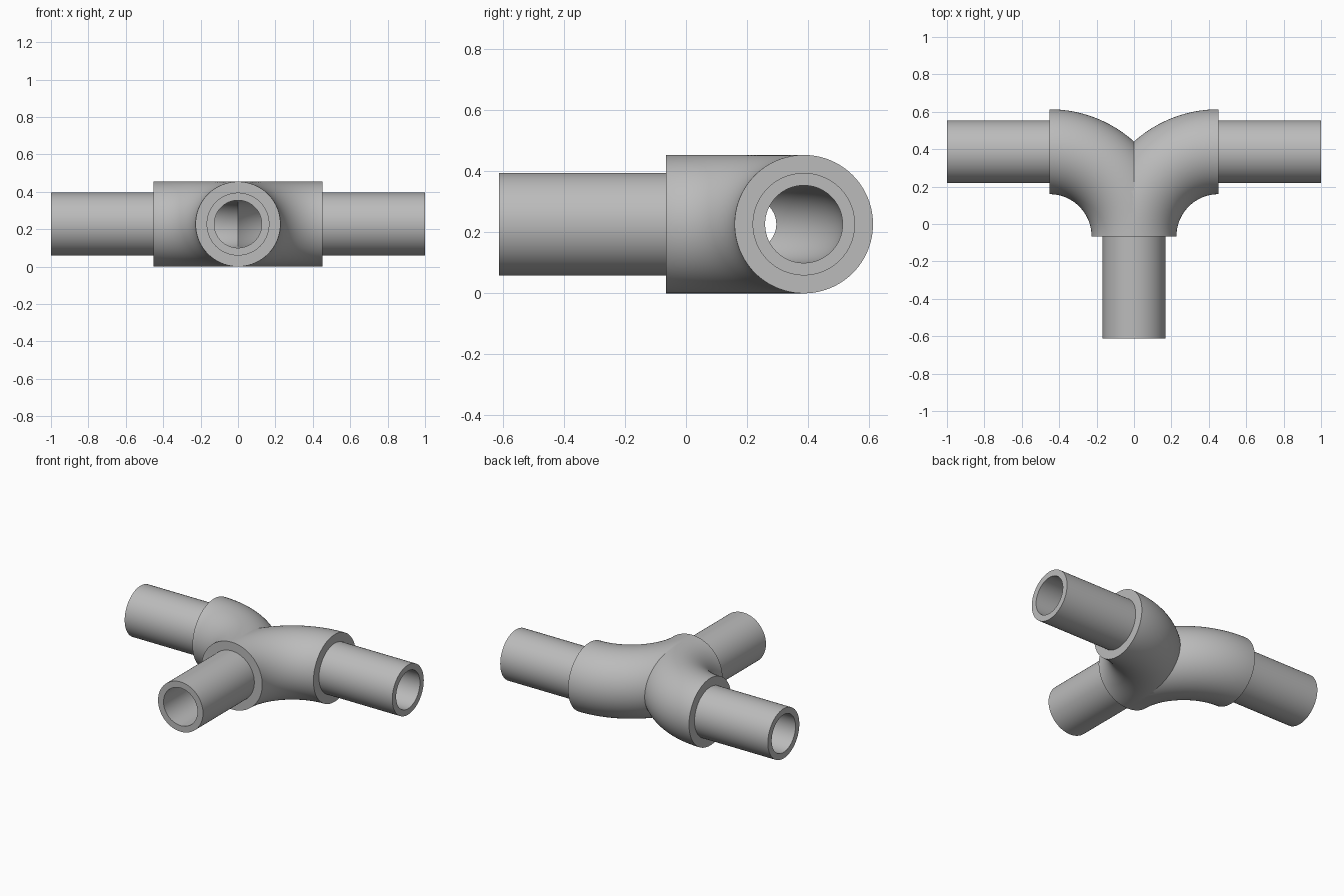
import bpy
import bmesh
import math
from mathutils import Vector

cube = bpy.data.objects.get("Cube")
if cube:
    bpy.data.objects.remove(cube, do_unlink=True)

BEND = 0.452          # bend radius of each elbow
BODY_R = 0.227
PIPE_R = 0.168
BORE_R = 0.127
PIPE_LEN = 1 - BEND
FRONT_Y = -0.0655     # front face of the joint body
SEGMENTS = 96
STEPS = 40
UP = Vector((0, 0, 1))

grey = bpy.data.materials.new("plain grey")
grey.use_nodes = True
grey.diffuse_color = (0.5, 0.5, 0.5, 1)
grey.node_tree.nodes["Principled BSDF"].inputs["Base Color"].default_value = (0.5, 0.5, 0.5, 1)


def loft(bm, rings):
    """Skin a list of (centre, sideways direction, radius) circles."""
    loops = []
    for centre, side, radius in rings:
        angles = [math.tau * j / SEGMENTS for j in range(SEGMENTS)]
        loops.append([bm.verts.new(centre + radius * (math.cos(t) * side + math.sin(t) * UP))
                      for t in angles])
    for a, b in zip(loops, loops[1:]):
        for j in range(SEGMENTS):
            k = (j + 1) % SEGMENTS
            bm.faces.new((a[j], a[k], b[k], b[j]))


def finish(bm, name):
    mesh = bpy.data.meshes.new(name)
    bm.to_mesh(mesh)
    bm.free()
    mesh.materials.append(grey)
    obj = bpy.data.objects.new(name, mesh)
    bpy.context.collection.objects.link(obj)
    bpy.ops.object.select_all(action="DESELECT")
    obj.select_set(True)
    bpy.context.view_layer.objects.active = obj
    bpy.ops.object.shade_smooth_by_angle(angle=math.radians(25))


def elbow_ring(step, radius):
    a = math.pi / 2 * step / STEPS
    side = Vector((-math.cos(a), math.sin(a), 0))
    return Vector((BEND, FRONT_Y, BODY_R)) + BEND * side, side, radius


# Joint body: one elbow with its bore, cut on the centre plane and mirrored
bm = bmesh.new()
loft(bm, [elbow_ring(0, PIPE_R)]
     + [elbow_ring(i, BODY_R) for i in range(STEPS + 1)]
     + [elbow_ring(STEPS, PIPE_R)])
loft(bm, [elbow_ring(i, BORE_R) for i in reversed(range(STEPS + 1))])
bmesh.ops.bisect_plane(bm, geom=bm.verts[:] + bm.edges[:] + bm.faces[:], dist=1e-5,
                       plane_co=(0, 0, 0), plane_no=(1, 0, 0), clear_inner=True)
copy = bmesh.ops.duplicate(bm, geom=bm.verts[:] + bm.edges[:] + bm.faces[:])["geom"]
for v in copy:
    if isinstance(v, bmesh.types.BMVert):
        v.co.x = -v.co.x
bmesh.ops.reverse_faces(bm, faces=[f for f in copy if isinstance(f, bmesh.types.BMFace)])
bmesh.ops.remove_doubles(bm, verts=bm.verts[:], dist=1e-4)
finish(bm, "joint_body")

# Three hollow pipes, open into the bore of the body
ARM_Y = FRONT_Y + BEND
for name, start, direction in (
        ("front_pipe", (0, FRONT_Y, BODY_R), (0, -1, 0)),
        ("left_pipe", (BEND, ARM_Y, BODY_R), (1, 0, 0)),
        ("right_pipe", (-BEND, ARM_Y, BODY_R), (-1, 0, 0))):
    start, direction = Vector(start), Vector(direction)
    end = start + direction * PIPE_LEN
    side = UP.cross(direction)
    bm = bmesh.new()
    loft(bm, [(start, side, PIPE_R), (end, side, PIPE_R),
              (end, side, BORE_R), (start, side, BORE_R)])
    finish(bm, name)
